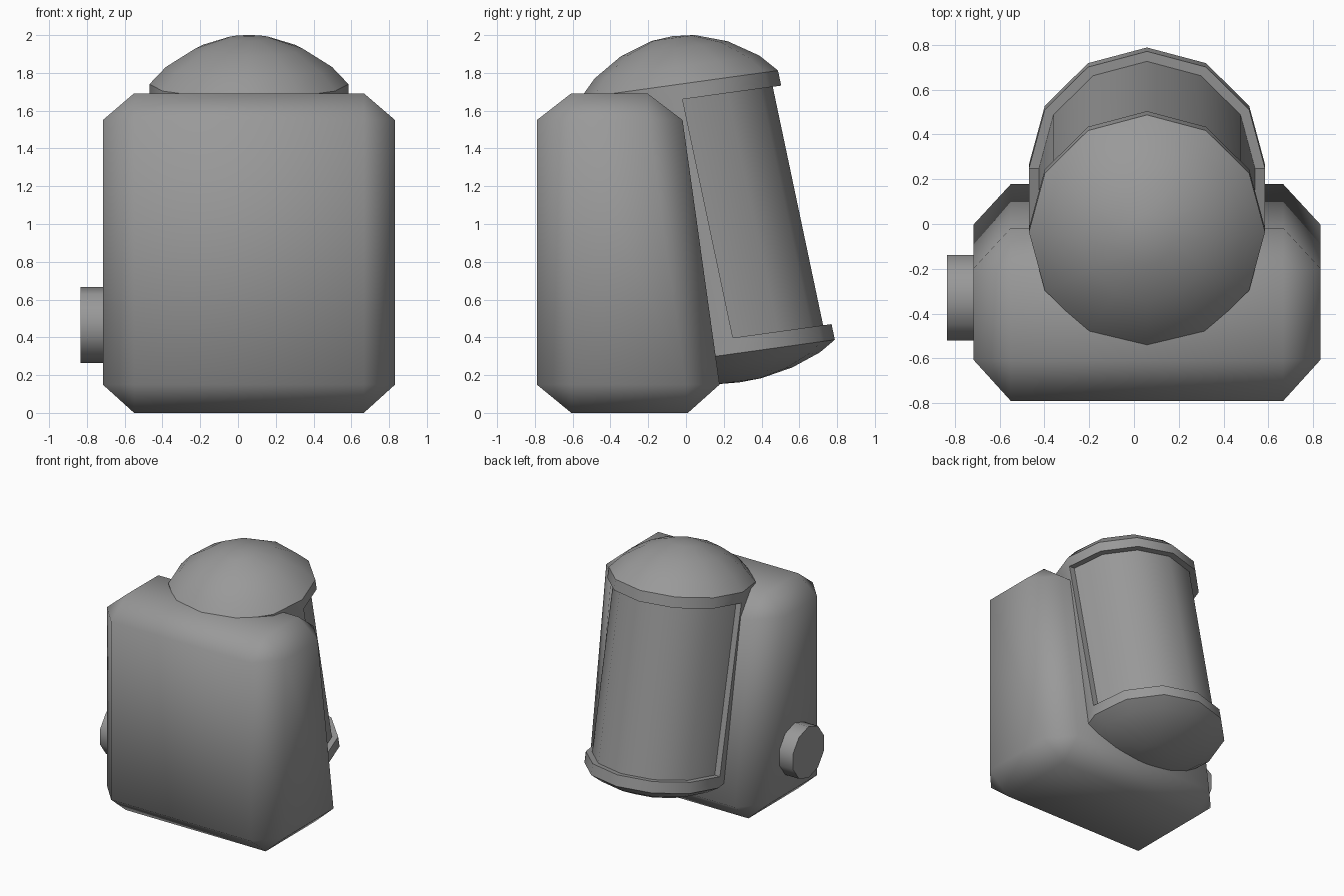
import bpy, bmesh, math
from mathutils import Vector

if "Cube" in bpy.data.objects:
    bpy.data.objects.remove(bpy.data.objects["Cube"])

CX = 0.058  # centre line of body and tank

grey = bpy.data.materials.new("dark_grey")
grey.diffuse_color = (0.32, 0.32, 0.32, 1)
grey.use_nodes = True
grey.node_tree.nodes["Principled BSDF"].inputs["Base Color"].default_value = grey.diffuse_color


def finish(name, bm, angle):
    bmesh.ops.recalc_face_normals(bm, faces=bm.faces)
    me = bpy.data.meshes.new(name)
    bm.to_mesh(me)
    bm.free()
    me.materials.append(grey)
    ob = bpy.data.objects.new(name, me)
    bpy.context.collection.objects.link(ob)
    bpy.ops.object.select_all(action='DESELECT')
    ob.select_set(True)
    bpy.context.view_layer.objects.active = ob
    bpy.ops.object.shade_smooth_by_angle(angle=math.radians(angle))
    return ob


# Body: chamfered block with a sloping back, three points per corner
bm = bmesh.new()
for sx in (-1, 1):
    x, xi = CX + sx * 0.774, CX + sx * 0.608
    for z, zi, yback, yedge in ((0, 0.15, 0.178, 0.01), (1.692, 1.55, -0.018, -0.205)):
        for y, yi, ye in ((-0.79, -0.607, -0.607), (yback, yback - 0.18, yedge)):
            for co in ((x, yi, zi), (xi, y, zi), (xi, ye, z)):
                bm.verts.new(co)
bmesh.ops.convex_hull(bm, input=bm.verts[:])
bmesh.ops.dissolve_limit(bm, angle_limit=0.04, verts=bm.verts[:], edges=bm.edges[:])
finish("body", bm, 60)

# Tank: leaning 12-sided drum, domed ends, recessed back half
TOP, BOTTOM = Vector((CX, -0.035, 1.74)), Vector((CX, 0.266, 0.315))
TILT = math.radians(7.9)
UP = Vector((0, -math.sin(TILT), math.cos(TILT)))
BACK = Vector((0, math.cos(TILT), math.sin(TILT)))
R, RIN = 0.527, 0.482
dome = [(0, 0.257), (0.115, 0.247), (0.285, 0.19), (0.44, 0.092), (R, 0)]

# rings: position along drum, rise along the cap axis, back radius, front radius
rings = [(0, h, r, r) for r, h in dome]
rings += [(0.056, 0, R, R), (0.056, 0, RIN, R), (0.942, 0, RIN, R), (0.942, 0, R, R)]
rings += [(1, -h * 0.6, r, r) for r, h in reversed(dome)]
columns = [(a, True) for a in range(-90, 91, 30)] + [(a, False) for a in range(90, 271, 30)]

bm = bmesh.new()
grid = []
for s, h, rb, rf in rings:
    centre = TOP.lerp(BOTTOM, s) + UP * h
    row = []
    for a, is_back in columns:
        r, t = (rb if is_back else rf), math.radians(a)
        row.append(bm.verts.new(centre + Vector((r * math.sin(t), 0, 0)) + BACK * (r * math.cos(t))))
    grid.append(row)
n = len(columns)
for upper, lower in zip(grid, grid[1:]):
    for i in range(n):
        j = (i + 1) % n
        bm.faces.new((upper[i], upper[j], lower[j], lower[i]))
bmesh.ops.remove_doubles(bm, verts=bm.verts[:], dist=0.0005)
finish("tank", bm, 38)

# Side knob: 10-sided disc on the left, corner pointing up
bm = bmesh.new()
bmesh.ops.create_cone(bm, cap_ends=True, segments=10, radius1=0.201, radius2=0.201, depth=0.2)
for v in bm.verts:
    x, y, z = v.co
    a = math.atan2(y, x)
    a = round(a / math.radians(36) - 0.01) * math.radians(36)
    v.co = (-0.735 + z, -0.329 + 0.201 * math.sin(a), 0.466 + 0.201 * math.cos(a))
finish("side_knob", bm, 40)
